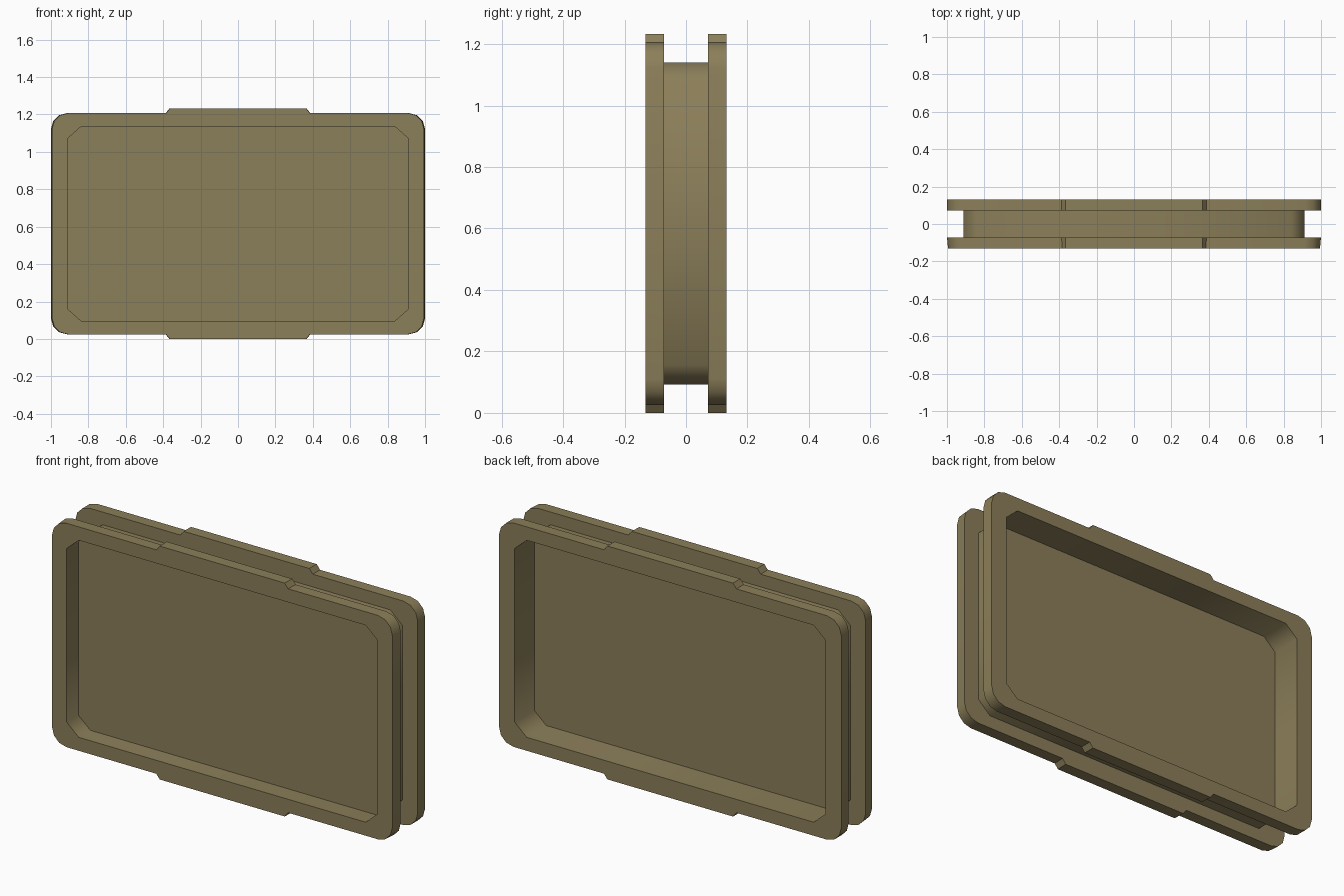
import bpy, bmesh
from math import sin, cos, pi, radians

if "Cube" in bpy.data.objects:
    bpy.data.objects.remove(bpy.data.objects["Cube"])

CZ = 0.616  # height of the centre line

mat = bpy.data.materials.new("khaki")
mat.diffuse_color = (0.26, 0.21, 0.10, 1)
mat.use_nodes = True
mat.node_tree.nodes["Principled BSDF"].inputs["Base Color"].default_value = mat.diffuse_color


def mirror4(quarter):
    """Upper right quarter outline (top to side) -> full closed outline."""
    right = quarter + [(x, -z) for x, z in reversed(quarter)]
    return right + [(-x, z) for x, z in reversed(right)]


def slab(name, outer, inner, y0, y1, front_scale=1.0):
    """Extrude an outline, optionally with a hole, from y0 to y1."""
    bm = bmesh.new()
    edges = []
    for loop in (outer, inner):
        vs = [bm.verts.new((x, y0, z + CZ)) for x, z in loop]
        edges += [bm.edges.new((vs[i], vs[i - 1])) for i in range(len(vs))]
    bmesh.ops.triangle_fill(bm, edges=edges, use_beauty=True, use_dissolve=False)
    front = list(bm.verts)
    geo = bmesh.ops.extrude_face_region(bm, geom=bm.faces[:], use_keep_orig=True)
    for v in geo["geom"]:
        if isinstance(v, bmesh.types.BMVert):
            v.co.y = y1
    # slight side taper on the outer edge only
    for v in front[:len(outer)]:
        v.co.x *= front_scale
    bmesh.ops.recalc_face_normals(bm, faces=bm.faces[:])
    me = bpy.data.meshes.new(name)
    bm.to_mesh(me)
    bm.free()
    me.materials.append(mat)
    ob = bpy.data.objects.new(name, me)
    bpy.context.collection.objects.link(ob)
    bpy.context.view_layer.objects.active = ob
    bpy.ops.object.select_all(action='DESELECT')
    ob.select_set(True)
    bpy.ops.object.shade_smooth_by_angle(angle=radians(50))
    return ob


# rim outline: raised tab in the middle, rounded corner
rim = [(0.367, 0.616), (0.387, 0.591)]
rim += [(0.915 + 0.085 * sin(a), 0.506 + 0.085 * cos(a))
        for a in [i * pi / 6 for i in range(4)]]
rim = mirror4(rim)

# tray outlines with cut corners
core_out = mirror4([(0.84, 0.524), (0.912, 0.46)])
core_in = mirror4([(0.838, 0.52), (0.908, 0.458)])

slab("front_rim", rim, core_in, -0.132, -0.071, 0.994)
slab("back_rim", rim, core_in, 0.071, 0.132)
slab("core_wall", core_out, core_in, -0.071, 0.071)
slab("tray_floor", core_in, [], -0.035, -0.031)
